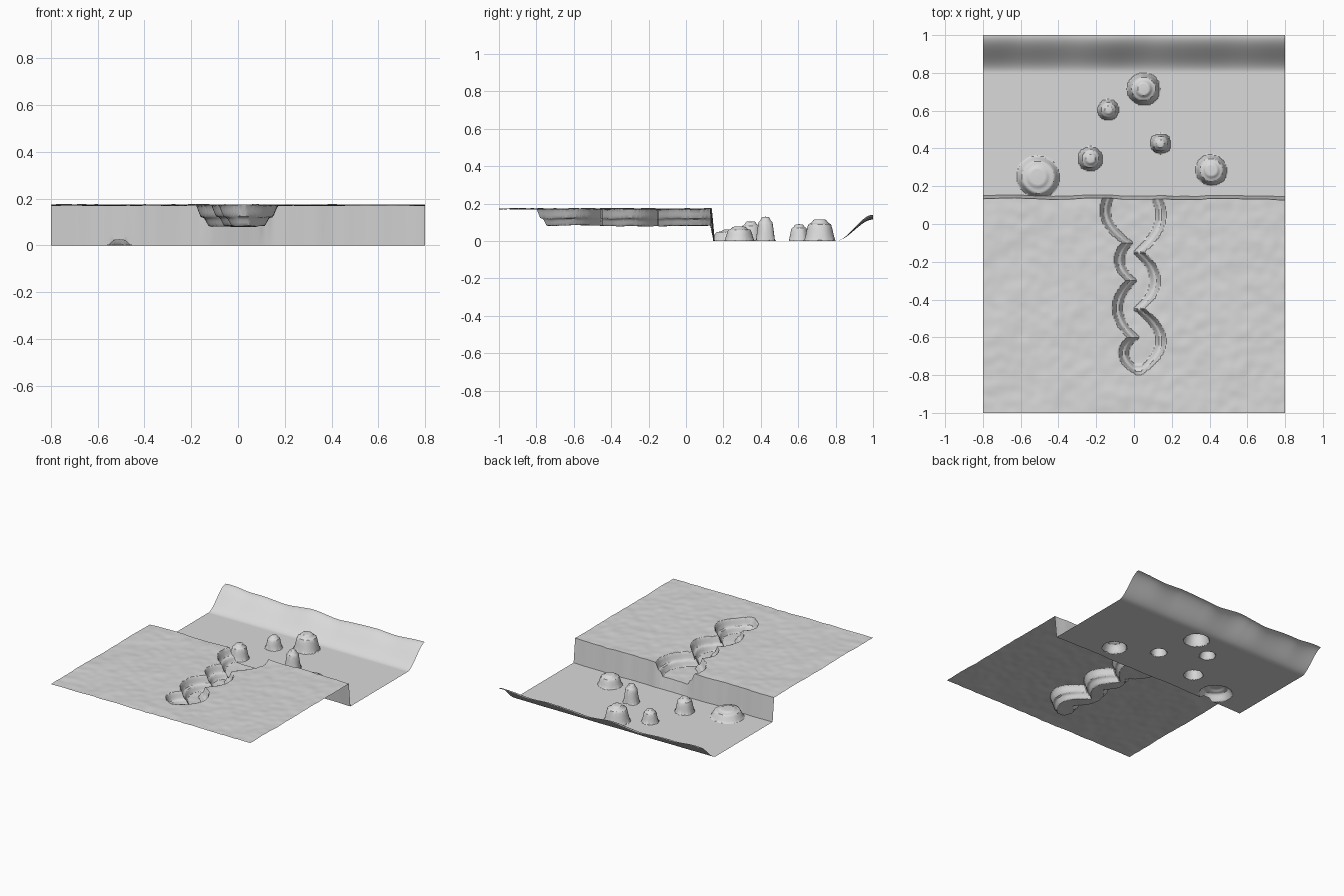
import bpy
import bmesh
from mathutils import Vector, noise

cube = bpy.data.objects.get("Cube")
if cube:
    bpy.data.objects.remove(cube, do_unlink=True)

stone = bpy.data.materials.new("pale_grey_stone")
stone.use_nodes = True
GREY = (0.7, 0.7, 0.7, 1)
stone.diffuse_color = GREY
stone.node_tree.nodes["Principled BSDF"].inputs["Base Color"].default_value = GREY

HALF_WIDTH = 0.8
COLUMNS = 240
CLIFF_TOP, CLIFF_FOOT = 0.133, 0.15
GULLY_END = -0.8

# Gully banks as scalloped lobes: start y, end y, start x, end x, bulge
LEFT_BANK = [(0.24, -0.1, -0.06, -0.06, -0.12), (-0.1, -0.3, -0.06, -0.04, -0.055),
             (-0.3, -0.6, -0.04, -0.03, -0.08), (-0.6, GULLY_END, -0.03, 0.02, -0.075)]
RIGHT_BANK = [(0.24, -0.15, 0.06, 0.05, 0.115), (-0.15, -0.45, 0.05, 0.05, 0.09),
              (-0.45, GULLY_END, 0.05, 0.03, 0.13)]
# Terraced gully wall: distance from the bank, drop
GULLY_WALL = [(0, 0), (0.02, 0.05), (0.036, 0.055), (0.055, 0.09)]

# Buttes: x, y, base radius, height
BUTTES = [(-0.51, 0.25, 0.112, 0.062), (-0.23, 0.345, 0.062, 0.105),
          (0.14, 0.425, 0.052, 0.13), (0.41, 0.285, 0.08, 0.078),
          (-0.135, 0.605, 0.053, 0.09), (0.05, 0.715, 0.084, 0.116)]
# Butte section: fraction of radius, fraction of height
BUTTE_SECTION = [(0, 1), (0.4, 0.98), (0.55, 0.83), (0.76, 0.76), (1, 0)]


def along(table, t):
    """Piecewise linear lookup."""
    if t <= table[0][0]:
        return table[0][1]
    for (a, va), (b, vb) in zip(table, table[1:]):
        if t <= b:
            return va + (vb - va) * (t - a) / (b - a)
    return table[-1][1]


def bank(lobes, y):
    for y0, y1, x0, x1, bulge in lobes:
        if y >= y1:
            t = (y0 - y) / (y0 - y1)
            return x0 + (x1 - x0) * t + bulge * 4 * t * (1 - t)
    return 0


def rough(x, y, scale, seed=0):
    return noise.noise(Vector((x * scale, y * scale, seed + 0.37)))


def plateau_height(x, y):
    z = 0.172 + 0.004 * rough(x, y, 5) + 0.003 * rough(x, y, 17, 3)
    if y > GULLY_END and abs(x) < 0.25:
        depth = min(x - bank(LEFT_BANK, y), bank(RIGHT_BANK, y) - x, y - GULLY_END)
        drop = along(GULLY_WALL, depth)
        z -= drop
    return z


def butte_height(x, y):
    z = 0
    for i, (bx, by, radius, height) in enumerate(BUTTES):
        offset = Vector((x - bx, y - by))
        if offset.length < radius * 1.2:
            uneven = 1 + 0.06 * rough(offset.x / radius, offset.y / radius, 1.5, i)
            z = max(z, height * along(BUTTE_SECTION, offset.length / radius * uneven))
    return z


def valley_height(x, y):
    t = min(1, max(0, (y - 0.8) / 0.2))
    ridge = t * t * (3 - 2 * t) * (0.124 + 0.025 * rough(x, 0, 5, 8))
    return max(ridge, butte_height(x, y))


def cliff_height(x, y):
    t = (CLIFF_FOOT - y) / (CLIFF_FOOT - CLIFF_TOP)
    return max(t * plateau_height(x, CLIFF_TOP), butte_height(x, y))


def wavy_edge(x, y):
    """Cliff line wanders a little, fading out away from it."""
    fade = max(0, 1 - abs(y - CLIFF_TOP) / 0.1)
    return y + fade * (0.012 * rough(x, 0, 4, 5) + 0.003 * rough(x, 0, 16, 6))


def land_sheet(name, y0, y1, rows, height):
    bm = bmesh.new()
    grid = []
    for j in range(rows + 1):
        y = y0 + (y1 - y0) * j / rows
        row = []
        for i in range(COLUMNS + 1):
            x = HALF_WIDTH * (2 * i / COLUMNS - 1)
            row.append(bm.verts.new((x, wavy_edge(x, y), height(x, y))))
        grid.append(row)
    for lower, upper in zip(grid, grid[1:]):
        for i in range(COLUMNS):
            bm.faces.new((lower[i], lower[i + 1], upper[i + 1], upper[i]))
    mesh = bpy.data.meshes.new(name)
    bm.to_mesh(mesh)
    bm.free()
    mesh.materials.append(stone)
    obj = bpy.data.objects.new(name, mesh)
    bpy.context.collection.objects.link(obj)
    bpy.ops.object.select_all(action="DESELECT")
    obj.select_set(True)
    bpy.context.view_layer.objects.active = obj
    bpy.ops.object.shade_smooth_by_angle(angle=0.6)


# Plateau with its gully, the cliff face, and the valley with buttes and ridge
land_sheet("plateau_with_gully", -1, CLIFF_TOP, 170, plateau_height)
land_sheet("cliff_face", CLIFF_TOP, CLIFF_FOOT, 8, cliff_height)
land_sheet("valley_with_buttes_and_ridge", CLIFF_FOOT, 1, 136, valley_height)
